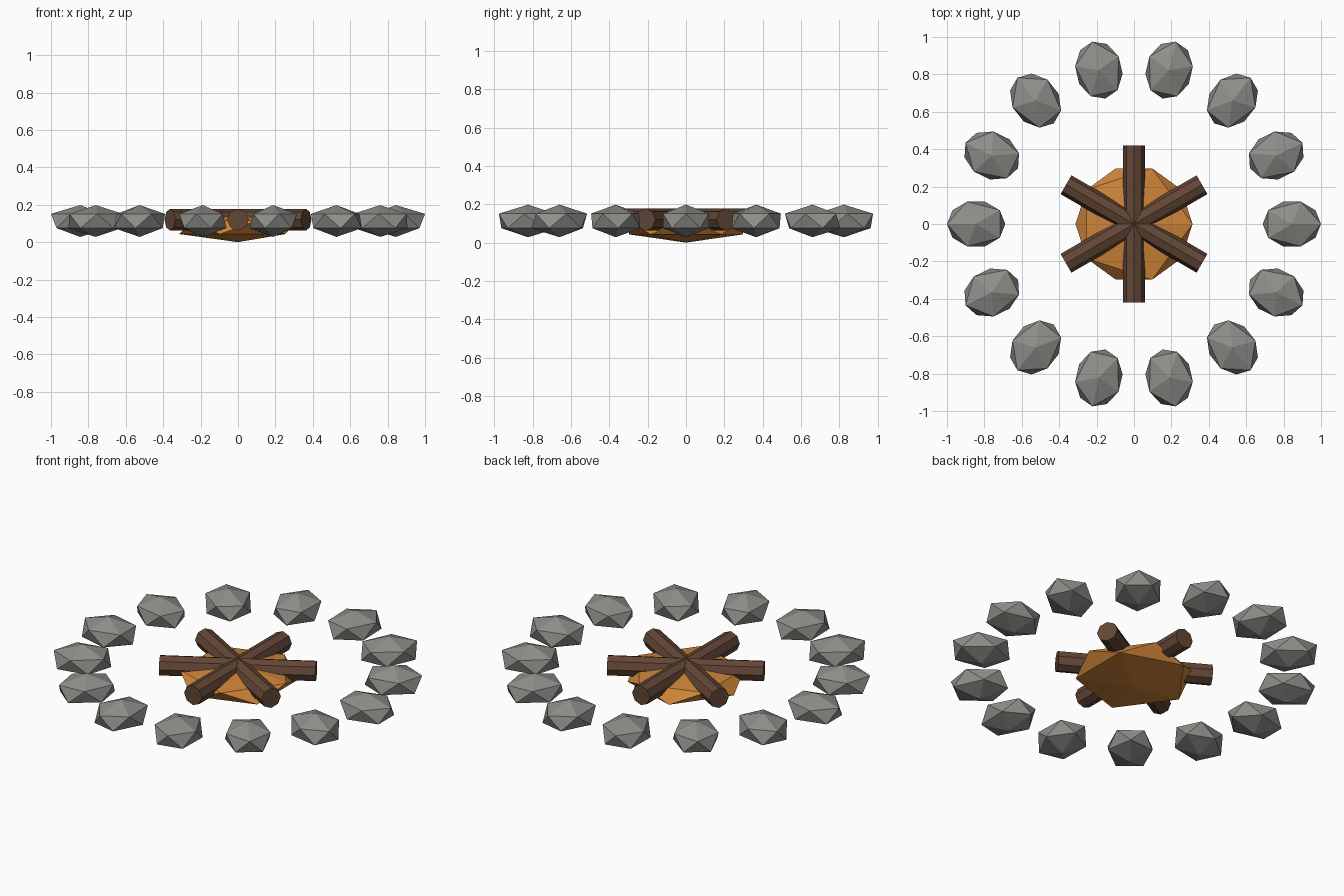
import bpy
from math import radians, cos, sin, tau

cube = bpy.data.objects.get("Cube")
if cube:
    bpy.data.objects.remove(cube, do_unlink=True)


def make_material(name, rgb):
    mat = bpy.data.materials.new(name)
    mat.use_nodes = True
    colour = (*rgb, 1)
    mat.diffuse_color = colour
    mat.node_tree.nodes["Principled BSDF"].inputs["Base Color"].default_value = colour
    return mat


def finish(name, mat):
    obj = bpy.context.object
    obj.name = name
    obj.data.materials.append(mat)
    bpy.ops.object.shade_flat()
    return obj


def faceted_rock(name, mat, location, scale, turn=0):
    bpy.ops.mesh.primitive_ico_sphere_add(
        subdivisions=1, radius=1, location=location, rotation=(0, 0, turn))
    obj = finish(name, mat)
    obj.scale = scale
    return obj


stone_grey = make_material("stone grey", (0.27, 0.27, 0.255))
bark_brown = make_material("bark brown", (0.125, 0.062, 0.037))
ember_orange = make_material("ember orange", (0.62, 0.23, 0.04))

# Ring of stones, each with its long axis pointing outwards
STONES = 14
RING = 0.844
for i in range(STONES):
    a = tau * i / STONES
    faceted_rock(f"ring_stone_{i + 1}", stone_grey,
                 (RING * cos(a), RING * sin(a), 0.113), (0.1745, 0.14, 0.085), a)

# Flattened bed of embers
faceted_rock("ember_bed", ember_orange, (0, 0, 0.078), (0.35, 0.35, 0.078))

# Three logs crossing at the centre
for i, angle in enumerate((30, 90, 150)):
    bpy.ops.mesh.primitive_cylinder_add(
        vertices=8, radius=0.058, depth=0.84, location=(0, 0, 0.12),
        rotation=(radians(90), 0, radians(angle + 90)))
    finish(f"crossed_log_{i + 1}", bark_brown)
